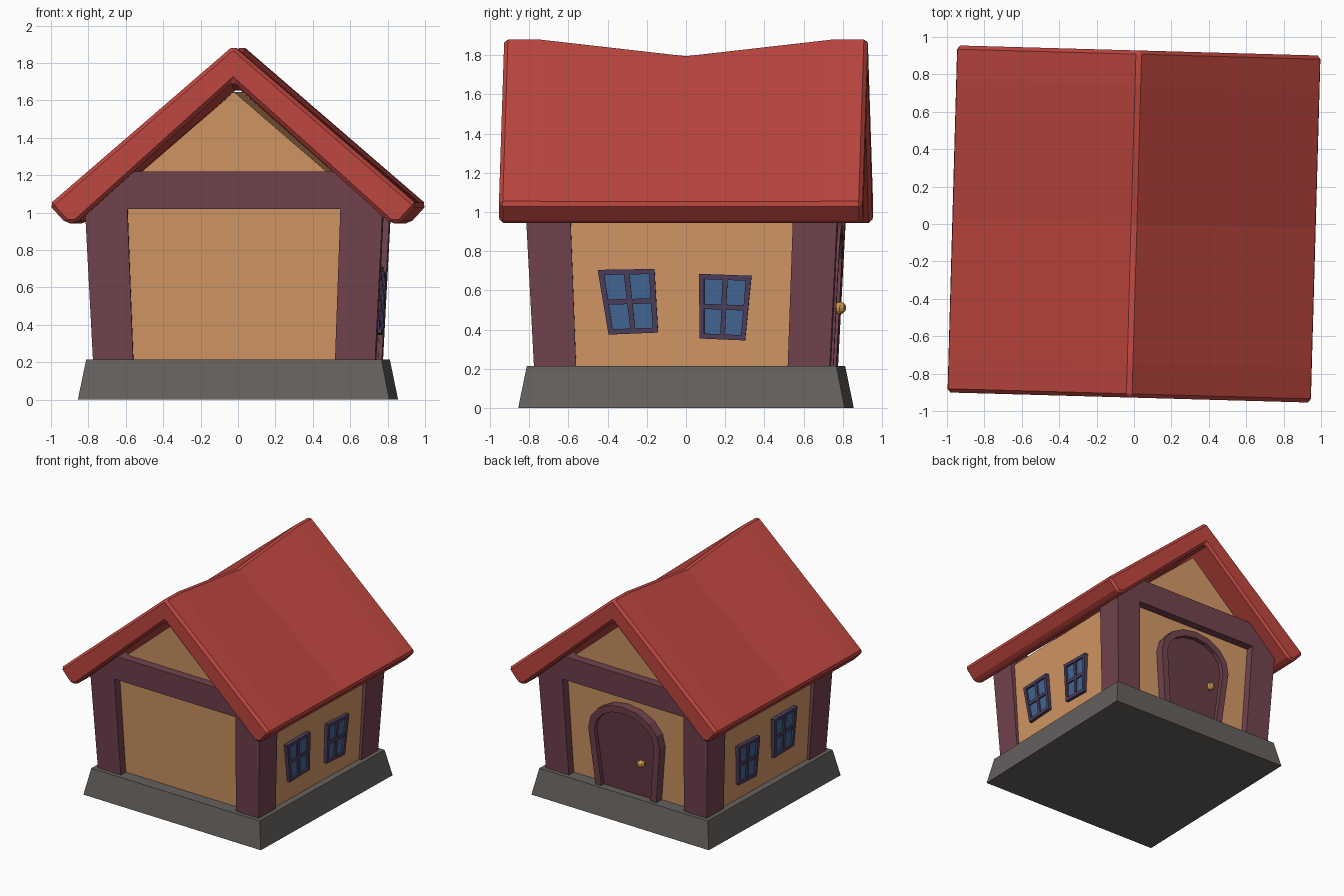
import bpy, bmesh, math
from mathutils import Matrix, Vector

if "Cube" in bpy.data.objects:
    bpy.data.objects.remove(bpy.data.objects["Cube"])

TURN = Matrix.Rotation(math.radians(-1.6), 3, 'Z')   # whole house is slightly turned
FLOOR = 0.215                                        # top of the stone base


def srgb(r, g, b):
    f = lambda c: c / 12.92 if c <= 0.04045 else ((c + 0.055) / 1.055) ** 2.4
    return (f(r / 255), f(g / 255), f(b / 255), 1)


def material(name, *rgb):
    m = bpy.data.materials.new(name)
    m.diffuse_color = srgb(*rgb)
    m.use_nodes = True
    m.node_tree.nodes["Principled BSDF"].inputs["Base Color"].default_value = m.diffuse_color
    return m


RED = material("roof red", 190, 70, 63)
PLASTER = material("plaster tan", 210, 151, 101)
TIMBER = material("timber plum", 114, 67, 78)
STONE = material("stone grey", 101, 96, 94)
FRAME = material("window frame purple", 76, 63, 92)
GLASS = material("glass blue", 66, 102, 148)
DOOR = material("door maroon", 103, 60, 70)
GOLD = material("knob gold", 205, 150, 75)


def finish(name, bm, mat, taper=True):
    """Flare walls outward with height, turn the part, make the object."""
    for v in bm.verts:
        if taper:
            k = 1 + 0.068 * (v.co.z - FLOOR)
            v.co.x *= k
            v.co.y *= k
        v.co = TURN @ v.co
    bmesh.ops.recalc_face_normals(bm, faces=bm.faces)
    me = bpy.data.meshes.new(name)
    bm.to_mesh(me)
    bm.free()
    me.materials.append(mat)
    ob = bpy.data.objects.new(name, me)
    bpy.context.collection.objects.link(ob)
    return ob


def loft(bm, rings):
    """Skin closed rings of points and cap both ends."""
    vs = [[bm.verts.new(p) for p in r] for r in rings]
    n = len(vs[0])
    for a, b in zip(vs, vs[1:]):
        for i in range(n):
            bm.faces.new((a[i], a[(i + 1) % n], b[(i + 1) % n], b[i]))
    bm.faces.new(vs[0])
    bm.faces.new(vs[-1])


def plate(bm, outline, d0, d1, side):
    """Extrude an (across, z) outline on side 0 front, 1 right, 2 back, 3 left."""
    rot = Matrix.Rotation(side * math.pi / 2, 3, 'Z')
    loft(bm, [[rot @ Vector((a, -d, z)) for a, z in outline] for d in (d0, d1)])


def rect(a0, a1, z0, z1):
    return [(a0, z0), (a1, z0), (a1, z1), (a0, z1)]


def mirror(half):
    """Complete a half profile that starts and ends on the centre line."""
    return half + [(-x, z) for x, z in reversed(half) if x > 0]


# stone base
bm = bmesh.new()
loft(bm, [[(sx * h, sy * h, z) for sx, sy in ((-1, -1), (1, -1), (1, 1), (-1, 1))]
          for h, z in ((0.833, 0), (0.79, FLOOR))])
finish("stone_base", bm, STONE, taper=False)

# plaster walls with gables
bm = bmesh.new()
plate(bm, [(-0.735, 0.2), (0.735, 0.2), (0.722, 0.99), (0, 1.645), (-0.722, 0.99)], -0.69, 0.69, 0)
finish("walls", bm, PLASTER)

# corner posts
for side in range(4):
    bm = bmesh.new()
    plate(bm, rect(0.54, 0.755, 0.21, 1.02), 0.54, 0.755, side)
    finish("corner_post", bm, TIMBER)

# gable beams
for side in (0, 2):
    bm = bmesh.new()
    h = [(0.755, 1.02), (0.58, 1.18), (0.53, 1.22)]
    plate(bm, h + [(-a, z) for a, z in reversed(h)], 0.66, 0.755, side)
    finish("gable_beam", bm, TIMBER)

# roof: one profile along y, ridge sagging in the middle
bm = bmesh.new()
rings = []
for y, sag in ((-0.928, 0), (-0.74, 0), (0, 1), (0.74, 0), (0.928, 0)):
    half = [(0, 1.892 - 0.085 * sag), (0.985, 1.042), (0.895, 0.943), (0.84, 0.943)]
    prof = half + [(0, 1.70 - 0.035 * sag)] + [(-x, z) for x, z in reversed(half[1:])]
    rings.append([(x, y, z) for x, z in prof])
loft(bm, rings)
roof = finish("roof", bm, RED, taper=False)
bev = roof.modifiers.new("edge bevel", 'BEVEL')
bev.width = 0.02
bev.segments = 1
bev.limit_method = 'ANGLE'
bev.angle_limit = math.radians(30)


# crooked four-pane windows; quad is lower left, lower right, upper right, upper left
def window(quad, side):
    ll, lr, ur, ul = [Vector(p) for p in quad]

    def at(u, v):
        return tuple(ll.lerp(lr, u).lerp(ul.lerp(ur, u), v))

    def bar(bm, u0, u1, v0, v1, d):
        plate(bm, [at(u, v) for u, v in rect(u0, u1, v0, v1)], 0.72, d, side)

    bm = bmesh.new()
    for b in ((0, 0.1, 0, 1), (0.9, 1, 0, 1), (0.1, 0.9, 0, 0.08), (0.1, 0.9, 0.92, 1)):
        bar(bm, *b, 0.758)
    bar(bm, 0.45, 0.55, 0.08, 0.92, 0.754)
    bar(bm, 0.1, 0.9, 0.46, 0.54, 0.753)
    finish("window_frame", bm, FRAME)
    bm = bmesh.new()
    bar(bm, 0.05, 0.95, 0.05, 0.95, 0.742)
    finish("window_glass", bm, GLASS)


window([(-0.37, 0.375), (-0.12, 0.385), (-0.135, 0.71), (-0.415, 0.705)], 1)
window([(0.09, 0.355), (0.32, 0.345), (0.345, 0.675), (0.085, 0.685)], 1)
window([(-0.36, 0.345), (-0.13, 0.335), (-0.11, 0.665), (-0.37, 0.675)], 3)
window([(0.08, 0.405), (0.33, 0.415), (0.34, 0.74), (0.06, 0.735)], 3)


# arched back door
def arch(inset):
    """Open arch path from lower right over the top to lower left."""
    w, top, spring = 0.325 - inset, 0.265 - inset, 0.68
    pts = [(0.285 - inset, 0.21)]
    for i in range(9):
        t = math.pi * i / 8
        pts.append((w * math.cos(t), spring + top * math.sin(t)))
    return pts + [(-0.285 + inset, 0.21)]


outer, inner = arch(0), arch(0.055)
bm = bmesh.new()
rot = Matrix.Rotation(math.pi, 3, 'Z')
loft(bm, [[rot @ Vector((a, -d, z)) for (a, z), d in zip((o, o, i, i), (0.67, 0.76, 0.76, 0.67))]
          for o, i in zip(outer, inner)])
finish("door_frame", bm, TIMBER)
bm = bmesh.new()
plate(bm, arch(0.04), 0.67, 0.725, 2)
finish("door", bm, DOOR)

# door knob
bm = bmesh.new()
bmesh.ops.create_uvsphere(bm, u_segments=8, v_segments=6, radius=0.032,
                          matrix=Matrix.Translation((-0.155, 0.765, 0.51)))
bmesh.ops.create_cone(bm, segments=8, radius1=0.014, radius2=0.014, depth=0.05, cap_ends=True,
                      matrix=Matrix.Translation((-0.155, 0.74, 0.51)) @ Matrix.Rotation(math.pi / 2, 4, 'X'))
finish("door_knob", bm, GOLD)
